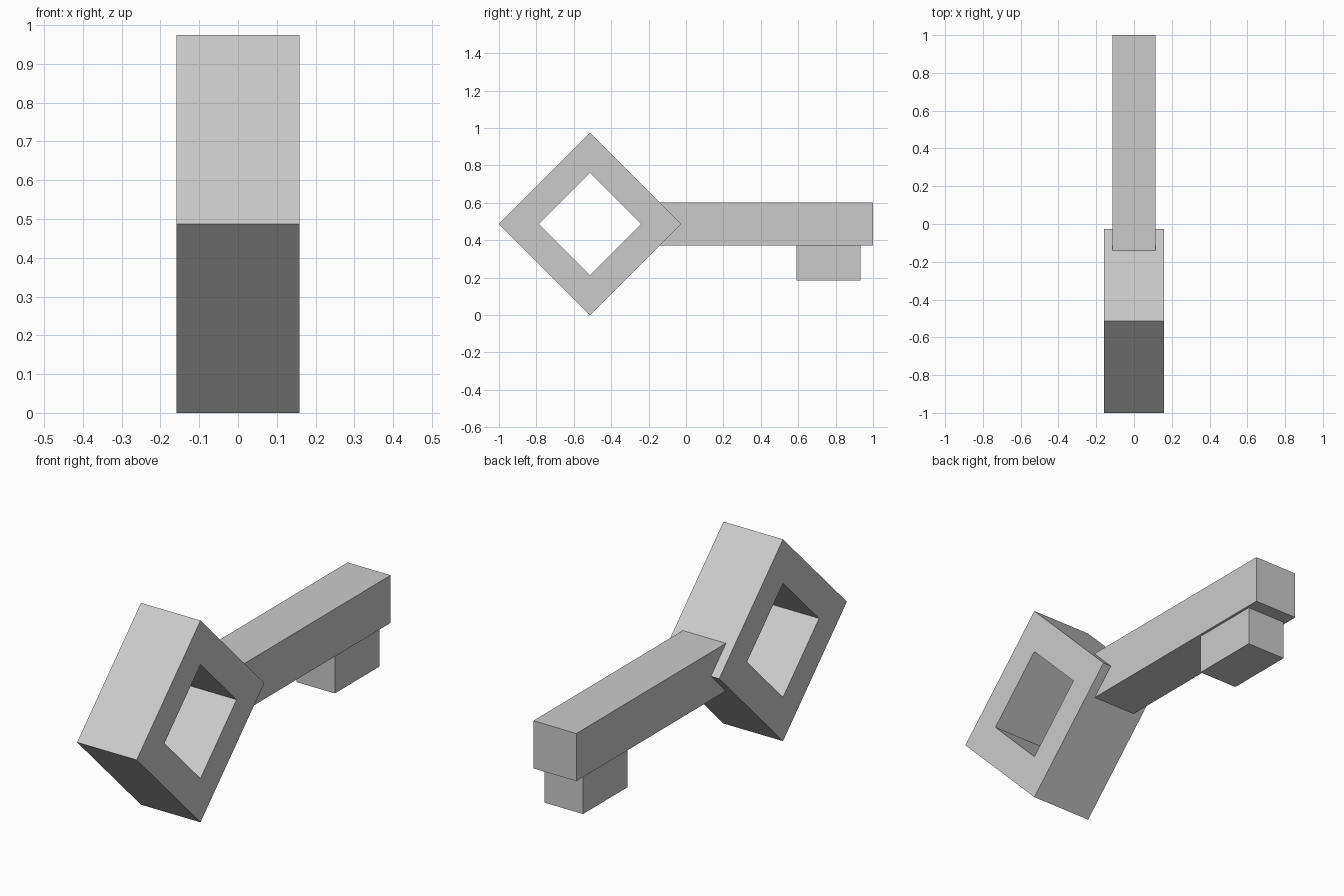
import bpy
import bmesh
import math

cube = bpy.data.objects.get("Cube")
if cube:
    bpy.data.objects.remove(cube, do_unlink=True)

# Single plain grey
grey = bpy.data.materials.new("light grey")
grey.use_nodes = True
colour = (0.6, 0.6, 0.6, 1)
grey.diffuse_color = colour
grey.node_tree.nodes["Principled BSDF"].inputs["Base Color"].default_value = colour


def add_object(name, bm):
    bmesh.ops.recalc_face_normals(bm, faces=bm.faces)
    mesh = bpy.data.meshes.new(name)
    bm.to_mesh(mesh)
    bm.free()
    mesh.materials.append(grey)
    obj = bpy.data.objects.new(name, mesh)
    bpy.context.collection.objects.link(obj)
    return obj


def box(name, half_width, y0, y1, z0, z1):
    bm = bmesh.new()
    bmesh.ops.create_cube(bm, size=1)
    for v in bm.verts:
        v.co = (v.co.x * 2 * half_width,
                (y0 + y1) / 2 + v.co.y * (y1 - y0),
                (z0 + z1) / 2 + v.co.z * (z1 - z0))
    return add_object(name, bm)


def diamond_ring(name, half_width, y, z, outer, inner):
    """Square frame standing on its corner, with a square hole along x."""
    bm = bmesh.new()
    loops = []
    for x, r in ((-half_width, outer), (half_width, outer),
                 (half_width, inner), (-half_width, inner)):
        loops.append([bm.verts.new((x, y + r * math.cos(i * math.pi / 2),
                                    z + r * math.sin(i * math.pi / 2)))
                      for i in range(4)])
    for a, b in zip(loops, loops[1:] + loops[:1]):
        for i in range(4):
            j = (i + 1) % 4
            bm.faces.new((a[i], a[j], b[j], b[i]))
    return add_object(name, bm)


# Handle, shaft and the single tooth below its end
diamond_ring("key_handle", 0.159, -0.513, 0.487, 0.487, 0.275)
box("key_shaft", 0.115, -0.14, 1.0, 0.373, 0.603)
box("key_tooth", 0.103, 0.592, 0.932, 0.185, 0.38)
